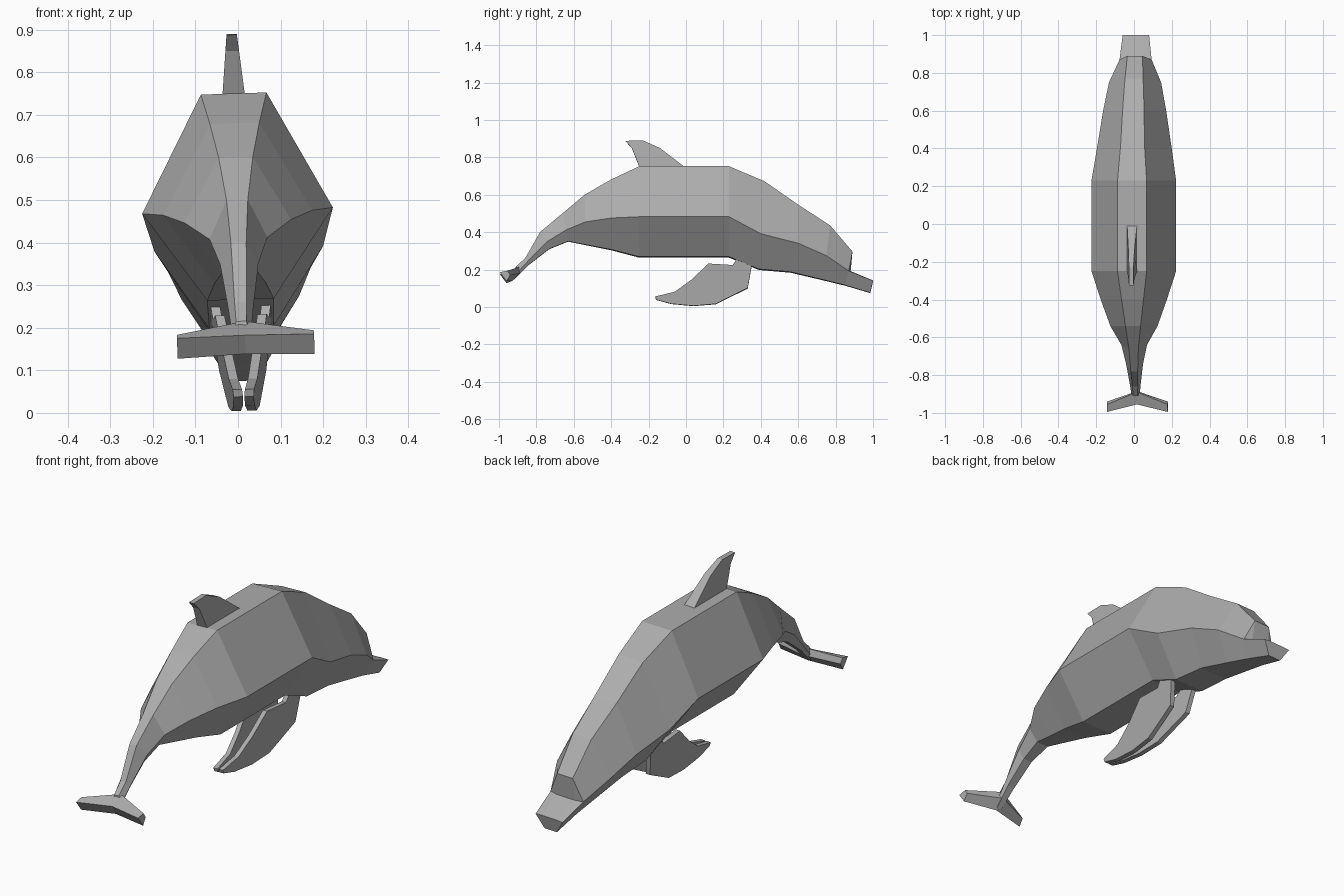
import bpy, bmesh, math
from mathutils import Matrix, Vector

skin = bpy.data.materials.new("dolphin grey")
skin.diffuse_color = (0.42, 0.42, 0.42, 1)

# The whole animal leans by a slight roll about its length
PIVOT = Vector((0, 0, 0.44))
ROLL = (Matrix.Translation(PIVOT) @ Matrix.Rotation(math.radians(-1.9), 4, 'Y')
        @ Matrix.Translation(-PIVOT))


def loft(name, rings):
    """Skin a row of closed rings, with a cap at each end."""
    bm = bmesh.new()
    rows = [[bm.verts.new(p) for p in ring] for ring in rings]
    n = len(rows[0])
    for a, b in zip(rows, rows[1:]):
        for i in range(n):
            j = (i + 1) % n
            bm.faces.new((a[i], a[j], b[j], b[i]))
    bm.faces.new(rows[0][::-1])
    bm.faces.new(rows[-1])
    bmesh.ops.remove_doubles(bm, verts=bm.verts, dist=0.0005)
    bmesh.ops.recalc_face_normals(bm, faces=bm.faces)
    bm.transform(ROLL)
    me = bpy.data.meshes.new(name)
    bm.to_mesh(me)
    bm.free()
    me.materials.append(skin)
    ob = bpy.data.objects.new(name, me)
    bpy.context.collection.objects.link(ob)
    return ob


def fin(name, profile, centre, half):
    """Flat fin: a y-z profile given thickness across x."""
    loft(name, [[(centre(y, z) + s * half(y, z), y, z) for y, z in profile]
                for s in (-1, 1)])


# Body: (y, z, half width) of the back, flank and belly edges, tail to beak
sections = [
    ((-0.91, 0.215, 0.012), (-0.90, 0.185, 0.022), (-0.92, 0.145, 0.012)),
    ((-0.86, 0.26, 0.014), (-0.84, 0.25, 0.030), (-0.84, 0.225, 0.018)),
    ((-0.78, 0.40, 0.018), (-0.74, 0.35, 0.045), (-0.73, 0.31, 0.022)),
    ((-0.66, 0.50, 0.025), (-0.64, 0.41, 0.068), (-0.63, 0.35, 0.030)),
    ((-0.54, 0.60, 0.040), (-0.54, 0.45, 0.125), (-0.53, 0.33, 0.042)),
    ((-0.40, 0.68, 0.058), (-0.40, 0.47, 0.175), (-0.40, 0.305, 0.060)),
    ((-0.25, 0.75, 0.077), (-0.25, 0.475, 0.224), (-0.25, 0.266, 0.078)),
    ((0.23, 0.75, 0.077), (0.23, 0.475, 0.224), (0.23, 0.266, 0.078)),
    ((0.42, 0.67, 0.063), (0.40, 0.385, 0.198), (0.39, 0.20, 0.075)),
    ((0.60, 0.545, 0.057), (0.60, 0.335, 0.167), (0.56, 0.185, 0.070)),
    ((0.77, 0.435, 0.048), (0.75, 0.27, 0.138), (0.72, 0.147, 0.055)),
    ((0.89, 0.295, 0.040), (0.87, 0.19, 0.085), (0.85, 0.115, 0.042)),
    ((0.88, 0.19, 0.045), (0.87, 0.19, 0.085), (0.85, 0.115, 0.042)),
    ((1.00, 0.14, 0.040), (1.00, 0.138, 0.070), (0.985, 0.075, 0.032)),
]
loft("body", [[(-w, y, z) for y, z, w in s] + [(w, y, z) for y, z, w in s[::-1]]
              for s in sections])

# Dorsal fin, thinner towards its tip
fin("dorsal_fin",
    [(-0.01, 0.75), (-0.01, 0.73), (-0.25, 0.73), (-0.25, 0.75), (-0.29, 0.85),
     (-0.325, 0.888), (-0.23, 0.89), (-0.14, 0.85)],
    lambda y, z: 0.0, lambda y, z: 0.026 - 0.1 * max(0, z - 0.75))

# Pair of curved pectoral fins, leaning inwards at the bottom
flipper = [(0.28, 0.27), (0.25, 0.222), (0.12, 0.23), (0.03, 0.145),
           (-0.06, 0.08), (-0.165, 0.055), (-0.16, 0.038), (-0.08, 0.016),
           (0.04, 0.005), (0.16, 0.015), (0.33, 0.10), (0.355, 0.24)]
for side, label in ((-1, "left"), (1, "right")):
    fin(label + "_pectoral_fin", flipper,
        lambda y, z: side * (0.016 + 0.12 * z + 0.05 * y),
        lambda y, z: 0.011)

# Tail flukes: one section at each tip and one in the middle
tip = [(-0.995, 0.18), (-0.955, 0.188), (-0.94, 0.165), (-0.96, 0.132)]
root = [(-0.955, 0.182), (-0.89, 0.215), (-0.885, 0.18), (-0.93, 0.138)]
loft("tail_flukes", [[(x, y, z) for y, z in prof] for x, prof in
                     ((-0.152, tip), (0.008, root), (0.17, tip))])
